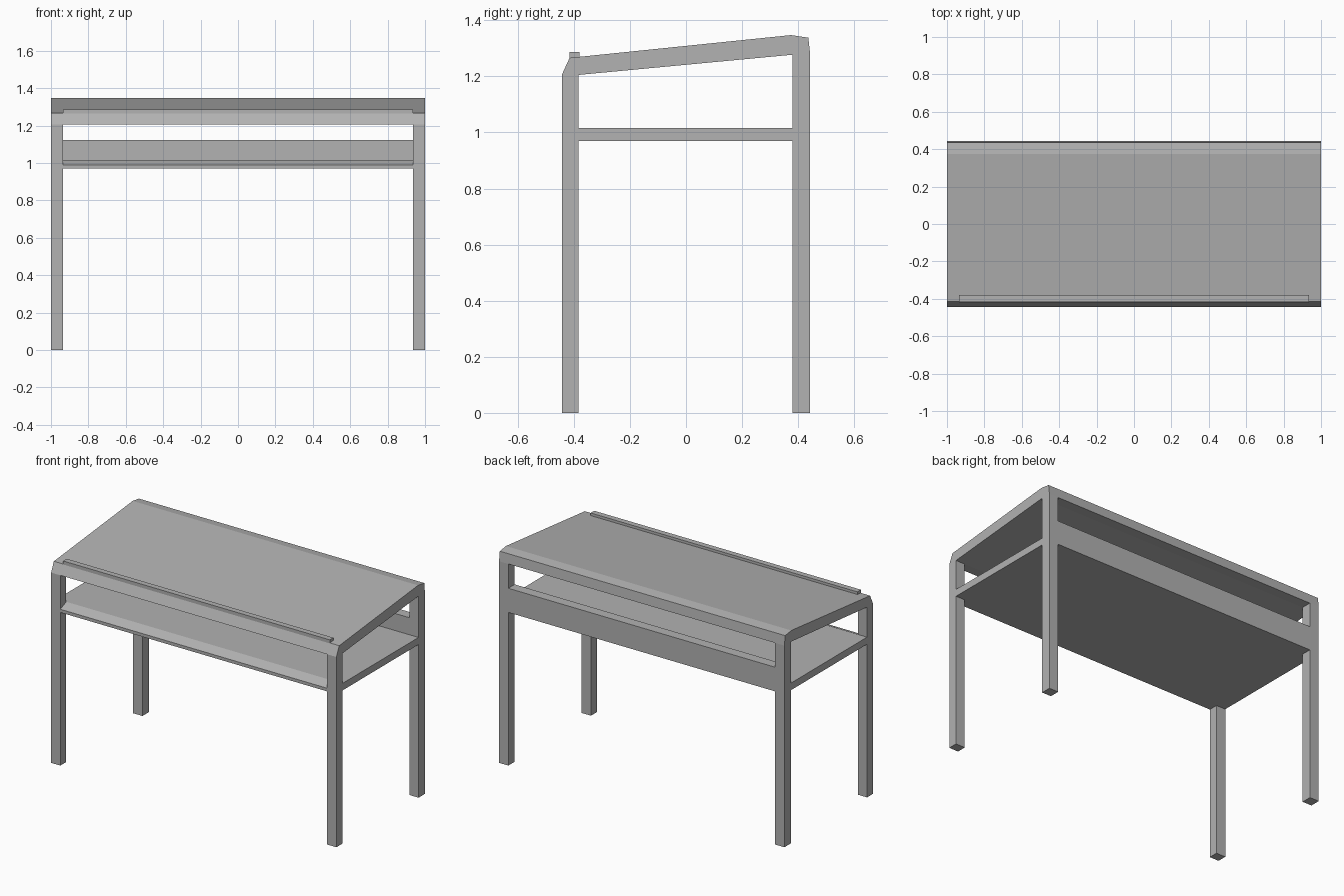
import bpy, bmesh

if "Cube" in bpy.data.objects:
    bpy.data.objects.remove(bpy.data.objects["Cube"])

X_OUT, X_IN = 1.0, 0.935           # outer and inner faces of the legs
F_OUT, F_IN = -0.443, -0.384       # front leg, y range
B_IN, B_OUT = 0.379, 0.443         # back leg, y range

grey = bpy.data.materials.new("dark_grey")
grey.diffuse_color = (0.445, 0.445, 0.445, 1)
grey.use_nodes = True
grey.node_tree.nodes["Principled BSDF"].inputs["Base Color"].default_value = grey.diffuse_color


def extrude_profile(name, profile, x0, x1):
    """Solid made by sweeping a closed (y, z) profile along x."""
    bm = bmesh.new()
    face = bm.faces.new([bm.verts.new((x0, y, z)) for y, z in profile])
    ext = bmesh.ops.extrude_face_region(bm, geom=[face])
    verts = [g for g in ext["geom"] if isinstance(g, bmesh.types.BMVert)]
    bmesh.ops.translate(bm, vec=(x1 - x0, 0, 0), verts=verts)
    bmesh.ops.recalc_face_normals(bm, faces=bm.faces)
    mesh = bpy.data.meshes.new(name)
    bm.to_mesh(mesh)
    bm.free()
    mesh.materials.append(grey)
    obj = bpy.data.objects.new(name, mesh)
    bpy.context.collection.objects.link(obj)
    return obj


def mirror_x(obj):
    mod = obj.modifiers.new("Mirror", "MIRROR")
    mod.use_axis[0] = True
    mod.use_mirror_merge = False


def rect(y0, y1, z0, z1):
    return [(y0, z0), (y1, z0), (y1, z1), (y0, z1)]


# Sloping desk top with bevelled front and back edges
extrude_profile("desk_top", [
    (F_OUT, 1.205), (-0.415, 1.266), (0.374, 1.347), (0.436, 1.338),
    (B_OUT, 1.277), (B_IN, 1.277), (F_IN, 1.205)], -X_OUT, X_OUT)

# Pencil stop along the low edge of the top
extrude_profile("pencil_stop", rect(-0.416, F_IN + 0.004, 1.262, 1.286), -X_IN, X_IN)

# Book shelf with sloped front lip and raised back panel
extrude_profile("book_shelf", [
    (F_OUT, 0.97), (B_OUT, 0.97), (B_OUT, 1.123), (B_IN, 1.123),
    (B_IN, 1.015), (F_IN, 1.015), (F_OUT, 0.99)], -X_IN, X_IN)

# Side rails joining front and back legs
mirror_x(extrude_profile("side_rail", rect(F_IN, B_IN, 0.97, 1.015), X_IN, X_OUT))

# Legs
mirror_x(extrude_profile("front_leg", rect(F_OUT, F_IN, 0, 1.205), X_IN, X_OUT))
mirror_x(extrude_profile("back_leg", rect(B_IN, B_OUT, 0, 1.277), X_IN, X_OUT))
